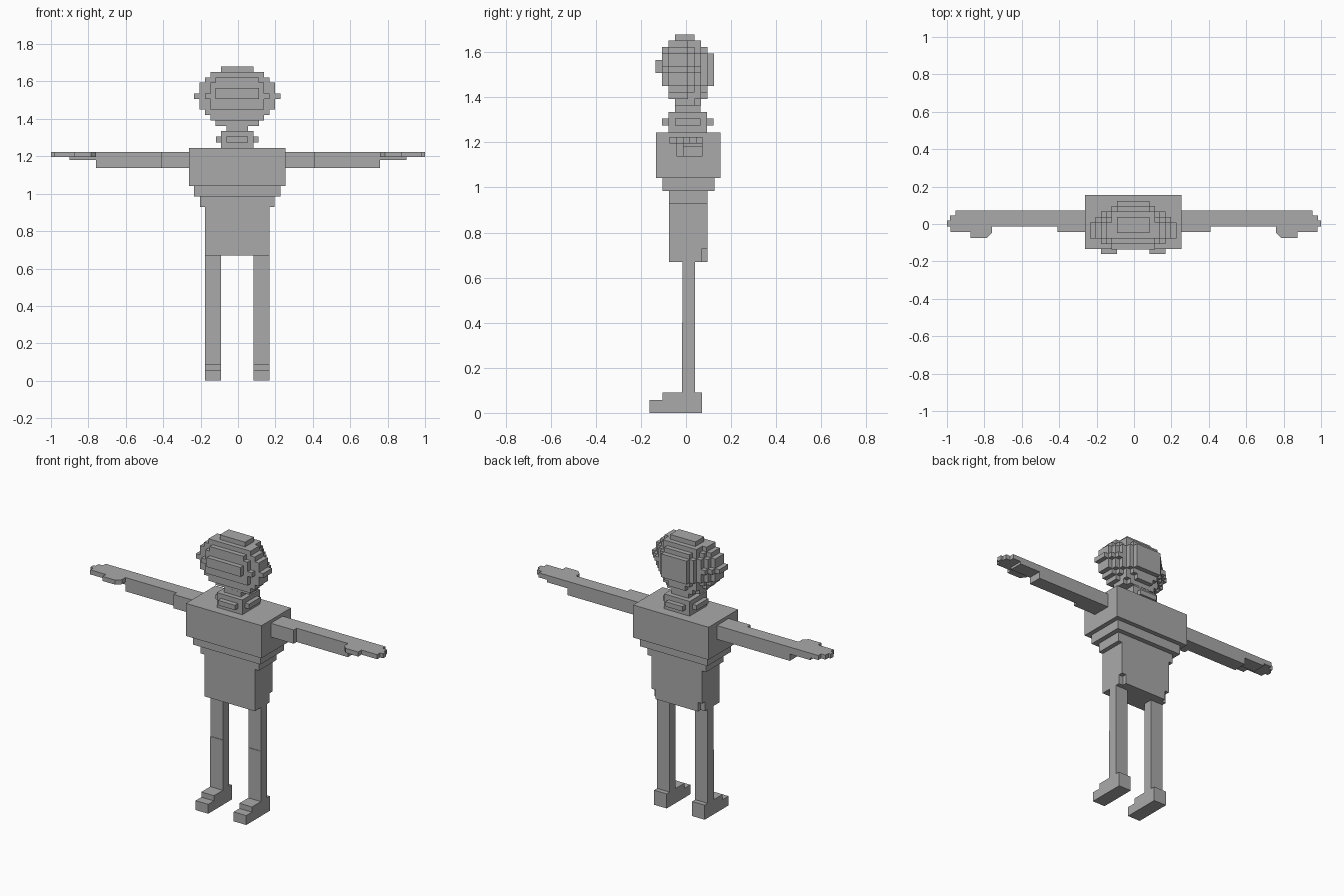
import bpy, bmesh

if "Cube" in bpy.data.objects:
    bpy.data.objects.remove(bpy.data.objects["Cube"])

grey = bpy.data.materials.new("plain grey")
grey.diffuse_color = (0.4, 0.4, 0.4, 1)
grey.use_nodes = True
grey.node_tree.nodes["Principled BSDF"].inputs["Base Color"].default_value = grey.diffuse_color
CX = -0.004  # body centre line


def finish(name, bm):
    bmesh.ops.recalc_face_normals(bm, faces=bm.faces)
    mesh = bpy.data.meshes.new(name)
    bm.to_mesh(mesh)
    bm.free()
    mesh.materials.append(grey)
    obj = bpy.data.objects.new(name, mesh)
    bpy.context.collection.objects.link(obj)
    return obj


def prism(name, points, z0, z1):
    """Extrude a plan outline between two heights."""
    bm = bmesh.new()
    base = bm.faces.new([bm.verts.new((x, y, z0)) for x, y in points])
    top = bmesh.ops.extrude_face_region(bm, geom=[base])["geom"]
    bmesh.ops.translate(bm, vec=(0, 0, z1 - z0),
                        verts=[v for v in top if isinstance(v, bmesh.types.BMVert)])
    return finish(name, bm)


def box(name, x0, x1, y0, y1, z0, z1):
    return prism(name, [(x0, y0), (x1, y0), (x1, y1), (x0, y1)], z0, z1)


def centred(name, half, y0, y1, z0, z1):
    return box(name, CX - half, CX + half, y0, y1, z0, z1)


# Torso, stepping in from the chest to the hips
centred("chest", 0.258, -0.134, 0.154, 1.042, 1.243)
centred("ribs", 0.23, -0.105, 0.126, 0.985, 1.042)
centred("waist", 0.2, -0.076, 0.096, 0.928, 0.985)
centred("hips", 0.173, -0.076, 0.096, 0.727, 0.928)
# Bottom of the hips has its two back corners cut away
w, n = 0.173, 0.144
plan = [(-w, -0.076), (w, -0.076), (w, 0.068), (n, 0.068),
        (n, 0.096), (-n, 0.096), (-n, 0.068), (-w, 0.068)]
prism("hips_bottom", [(x + CX, y) for x, y in plan], 0.67, 0.727)

# Collar with a raised tab on each side, then the neck
centred("collar", 0.087, -0.077, 0.094, 1.243, 1.334)
centred("collar_side_tabs", 0.114, -0.049, 0.065, 1.275, 1.305)
centred("collar_front_back_tabs", 0.058, -0.107, 0.123, 1.275, 1.305)
centred("neck", 0.058, -0.049, 0.065, 1.334, 1.363)

# Head: rounded block shape, one row per level from the top down
U = 0.0288
row_half = [3, 5, 6, 7, 7, 8, 7, 7, 6, 5, 4]
row_depth = [(3, 6), (2, 7), (1, 8), (1, 9), (0, 9), (0, 9),
             (1, 9), (1, 9), (2, 8), (2, 8), (3, 7)]
slice_half = [4, 6, 8, 8, 8, 7, 6, 4, 3]
cells = set()
for r, half in enumerate(row_half):
    for j in range(*row_depth[r]):
        h = round(half * slice_half[j] / 8)
        cells.update((i, j, -r) for i in range(-h, h))

bm = bmesh.new()
verts = {}


def corner(p):
    if p not in verts:
        verts[p] = bm.verts.new((CX + p[0] * U, -0.135 + p[1] * U, 1.651 + p[2] * U))
    return verts[p]


for c in sorted(cells):
    for axis in range(3):
        for side in (0, 1):
            near = list(c)
            near[axis] += 2 * side - 1
            if tuple(near) in cells:
                continue
            loop = []
            for a, b in ((0, 0), (1, 0), (1, 1), (0, 1)):
                p = list(c)
                p[axis] += side
                p[(axis + 1) % 3] += a
                p[(axis + 2) % 3] += b
                loop.append(corner(tuple(p)))
            if not side:
                loop.reverse()
            bm.faces.new(loop)
bmesh.ops.dissolve_limit(bm, angle_limit=0.01, verts=bm.verts, edges=bm.edges)
finish("head", bm)

# Limbs, repeated on both sides
for side, label in ((-1, "left"), (1, "right")):
    def limb(name, x0, x1, *rest):
        return box(f"{label}_{name}", side * x0, side * x1, *rest)

    def leg(name, *rest):
        c = CX + side * 0.13
        return box(f"{label}_{name}", c - 0.043, c + 0.043, *rest)

    limb("upper_arm", 0.25, 0.41, -0.042, 0.073, 1.138, 1.223)
    limb("forearm", 0.41, 0.76, -0.013, 0.073, 1.138, 1.223)
    limb("palm", 0.76, 0.9, -0.013, 0.073, 1.18, 1.195)
    # Flat hand with the thumb on the front edge and stepped fingertips
    hand = [(0.76, 0.073), (0.76, -0.048), (0.787, -0.074), (0.873, -0.074),
            (0.873, -0.042), (0.98, -0.042), (0.98, -0.013), (1.0, -0.013),
            (1.0, 0.018), (0.985, 0.018), (0.985, 0.046), (0.955, 0.046),
            (0.955, 0.073)]
    prism(f"{label}_hand", [(side * x, y) for x, y in hand], 1.195, 1.223)

    leg("thigh", -0.015, 0.041, 0.4, 0.67)
    leg("shin", -0.018, 0.041, 0.09, 0.4)
    leg("heel", -0.105, 0.07, 0, 0.09)
    leg("toe", -0.161, -0.105, 0, 0.058)
